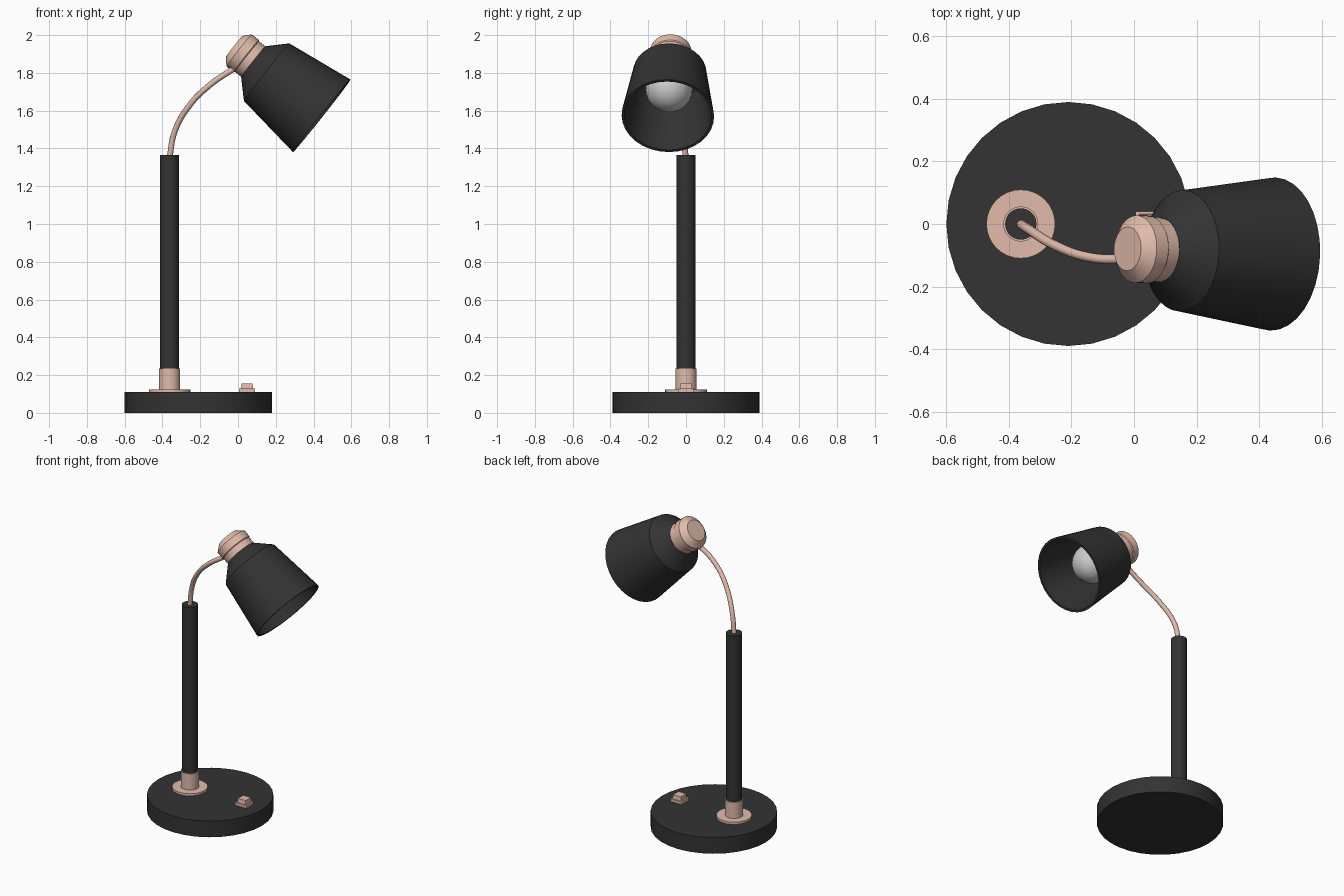
import bpy, bmesh
from math import radians, cos, sin, pi
from mathutils import Matrix, Vector

if "Cube" in bpy.data.objects:
    bpy.data.objects.remove(bpy.data.objects["Cube"])


def material(name, rgb):
    m = bpy.data.materials.new(name)
    m.diffuse_color = (*rgb, 1)
    m.use_nodes = True
    m.node_tree.nodes["Principled BSDF"].inputs["Base Color"].default_value = m.diffuse_color
    return m


BLACK = material("matt_black", (0.033, 0.033, 0.033))
COPPER = material("pale_copper", (0.75, 0.50, 0.41))


def finish(name, bm, mat, matrix=Matrix()):
    bmesh.ops.recalc_face_normals(bm, faces=bm.faces)
    mesh = bpy.data.meshes.new(name)
    bm.to_mesh(mesh)
    bm.free()
    ob = bpy.data.objects.new(name, mesh)
    ob.matrix_world = matrix
    bpy.context.collection.objects.link(ob)
    if mat:
        mesh.materials.append(mat)
    bpy.ops.object.select_all(action='DESELECT')
    ob.select_set(True)
    bpy.context.view_layer.objects.active = ob
    bpy.ops.object.shade_smooth_by_angle(angle=radians(25))
    return ob


def lathe(name, profile, mat, matrix=Matrix(), n=32):
    """Revolve (radius, height) points round local z; radius 0 makes a pole."""
    bm = bmesh.new()
    rings = []
    for r, z in profile:
        if r == 0:
            rings.append([bm.verts.new((0, 0, z))] * n)
        else:
            rings.append([bm.verts.new((r * cos(2 * pi * i / n), r * sin(2 * pi * i / n), z))
                          for i in range(n)])
    for a, b in zip(rings, rings[1:]):
        for i in range(n):
            j = (i + 1) % n
            bm.faces.new(dict.fromkeys((a[i], a[j], b[j], b[i])))
    return finish(name, bm, mat, matrix)


def cylinder(name, r, z0, z1, mat, x):
    return lathe(name, [(0, z0), (r, z0), (r, z1), (0, z1)], mat,
                 Matrix.Translation((x, 0, 0)))


def box(name, size, centre, mat, top=1.0):
    bm = bmesh.new()
    bmesh.ops.create_cube(bm, size=1)
    for v in bm.verts:
        k = top if v.co.z > 0 else 1
        v.co = Vector((v.co.x * size[0] * k, v.co.y * size[1] * k, v.co.z * size[2]))
    return finish(name, bm, mat, Matrix.Translation(centre))


# Base and upright
POLE_X = -0.362
cylinder("base", 0.39, 0, 0.11, BLACK, -0.21)
cylinder("flange", 0.11, 0.108, 0.125, COPPER, POLE_X)
cylinder("collar", 0.056, 0.12, 0.235, COPPER, POLE_X)
cylinder("pole", 0.05, 0.2, 1.365, BLACK, POLE_X)

# Switch on the base
box("switch_plate", (0.085, 0.08, 0.02), (0.048, 0, 0.118), COPPER)
box("switch_button", (0.065, 0.064, 0.032), (0.048, 0, 0.139), COPPER, top=0.9)

# Bent arm
curve = bpy.data.curves.new("arm", 'CURVE')
curve.dimensions = '3D'
curve.bevel_depth = 0.0155
curve.bevel_resolution = 3
curve.resolution_u = 8
curve.use_fill_caps = True
path = [(-0.364, 0, 1.34), (-0.335, -0.018, 1.49), (-0.255, -0.067, 1.63),
        (-0.15, -0.105, 1.735), (-0.05, -0.112, 1.805), (0.02, -0.1, 1.845)]
spline = curve.splines.new('BEZIER')
spline.bezier_points.add(len(path) - 1)
for p, co in zip(spline.bezier_points, path):
    p.co = co
    p.handle_left_type = p.handle_right_type = 'AUTO'
curve.materials.append(COPPER)
arm = bpy.data.objects.new("arm", curve)
bpy.context.collection.objects.link(arm)

# Lamp head: local z runs from the rim centre back to the cap
back = Vector((-0.784, 0.028, 0.621)).normalized()
head = Matrix.Translation((0.443, -0.096, 1.573)) @ back.to_track_quat('Z', 'Y').to_matrix().to_4x4()
lathe("shade", [(0, 0.462), (0.104, 0.462), (0.194, 0.372), (0.245, 0),
                (0.231, 0), (0.181, 0.366), (0.095, 0.45), (0, 0.45)], BLACK, head)
lathe("cap", [(0, 0.455), (0.103, 0.455), (0.103, 0.505), (0.108, 0.51),
              (0.108, 0.558), (0.07, 0.592), (0, 0.592)], COPPER, head)

# Bulb with a short neck running into the shade
ball = [(0.125 * sin(a), 0.23 - 0.125 * cos(a)) for a in (i * pi / 16 for i in range(1, 14))]
lathe("bulb", [(0, 0.105)] + ball + [(0.06, 0.36), (0.06, 0.455), (0, 0.455)], None, head)
